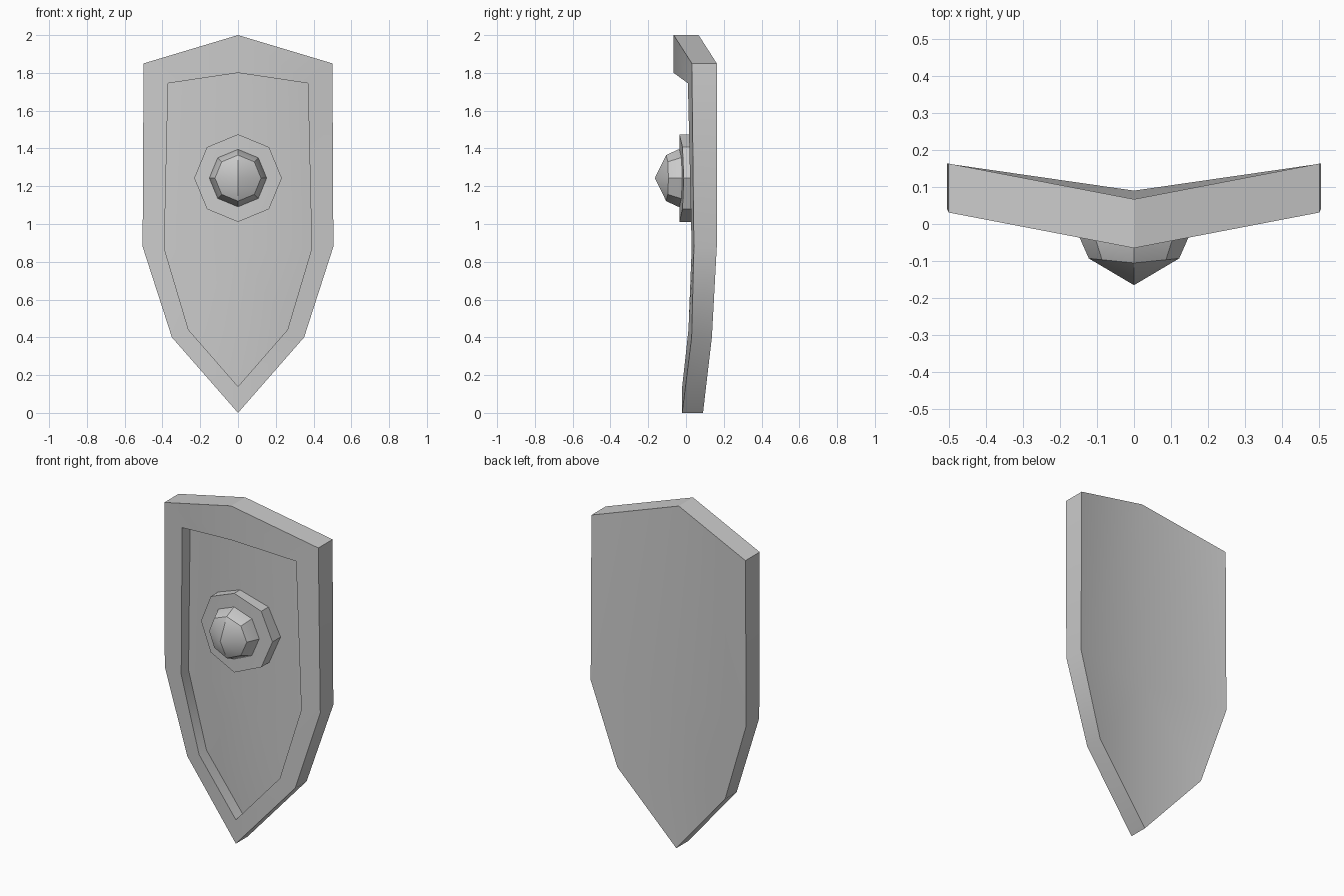
import bpy, bmesh, math

if "Cube" in bpy.data.objects:
    bpy.data.objects.remove(bpy.data.objects["Cube"])


def finish(bm, name):
    bmesh.ops.recalc_face_normals(bm, faces=bm.faces)
    mesh = bpy.data.meshes.new(name)
    bm.to_mesh(mesh)
    bm.free()
    ob = bpy.data.objects.new(name, mesh)
    bpy.context.collection.objects.link(ob)
    bpy.ops.object.select_all(action='DESELECT')
    ob.select_set(True)
    bpy.context.view_layer.objects.active = ob
    bpy.ops.object.shade_smooth_by_angle(angle=math.radians(30))
    return ob


def mirrored_loop(bm, half):
    """Closed loop from a right half profile running top to bottom."""
    pts = half + [(-x, y, z) for x, y, z in reversed(half[1:-1])]
    return [bm.verts.new(p) for p in pts]


def bridge(bm, a, b):
    n = len(a)
    for i in range(n):
        j = (i + 1) % n
        bm.faces.new((a[i], a[j], b[j], b[i]))


def fill(bm, loop, ys):
    """Fill a shield-shaped loop with a folded centre line."""
    c1 = bm.verts.new((0, ys[0], loop[2].co.z))
    c2 = bm.verts.new((0, ys[1], loop[3].co.z))
    for t, m, l in ((1, 2, 3), (7, 6, 5)):
        bm.faces.new((loop[0], loop[t], loop[m], c1))
        bm.faces.new((c1, loop[m], loop[l], c2))
        bm.faces.new((c2, loop[l], loop[4]))


# Shield body: outline and inset profiles in (x, z), with depths per layer
outline = [(0, 2.0), (0.5, 1.85), (0.505, 0.88), (0.35, 0.40), (0, 0)]
inset = [(0, 1.80), (0.37, 1.745), (0.39, 0.87), (0.262, 0.44), (0, 0.14)]


def layer(profile, depths):
    return [(x, y, z) for (x, z), y in zip(profile, depths)]


bm = bmesh.new()
back = mirrored_loop(bm, layer(outline, (0.067, 0.163, 0.163, 0.137, 0.09)))
front = mirrored_loop(bm, layer(outline, (-0.065, 0.031, 0.042, 0.03, -0.02)))
lip = mirrored_loop(bm, layer(inset, (-0.065, 0.01, 0.03, 0.013, -0.02)))
panel = mirrored_loop(bm, layer(inset, (0.013, 0.085, 0.098, 0.082, 0.05)))
bridge(bm, back, front)
bridge(bm, front, lip)
bridge(bm, lip, panel)
fill(bm, panel, (0.03, 0.037))
fill(bm, back, (0.09, 0.088))
finish(bm, "shield_body")


# Boss parts: octagonal rings folded to follow the shield's ridge
def ring(bm, r, y, fold=0.1, zc=1.243):
    verts = []
    for i in range(8):
        a = i * math.pi / 4
        x = r * math.sin(a)
        verts.append(bm.verts.new((x, y + fold * abs(x), zc + r * math.cos(a))))
    return verts


def folded_cap(bm, loop):
    bm.faces.new(loop[0:5])
    bm.faces.new(loop[4:] + loop[:1])


# Boss plate
bm = bmesh.new()
rear, face = ring(bm, 0.232, 0.06), ring(bm, 0.232, -0.035)
bridge(bm, rear, face)
folded_cap(bm, rear)
folded_cap(bm, face)
finish(bm, "boss_plate")

# Boss dome
bm = bmesh.new()
root, base, mid = ring(bm, 0.152, 0.0), ring(bm, 0.152, -0.04), ring(bm, 0.122, -0.105)
bridge(bm, root, base)
bridge(bm, base, mid)
folded_cap(bm, root)
tip = bm.verts.new((0, -0.165, 1.243))
for i in range(8):
    bm.faces.new((mid[i], mid[(i + 1) % 8], tip))
finish(bm, "boss_dome")
